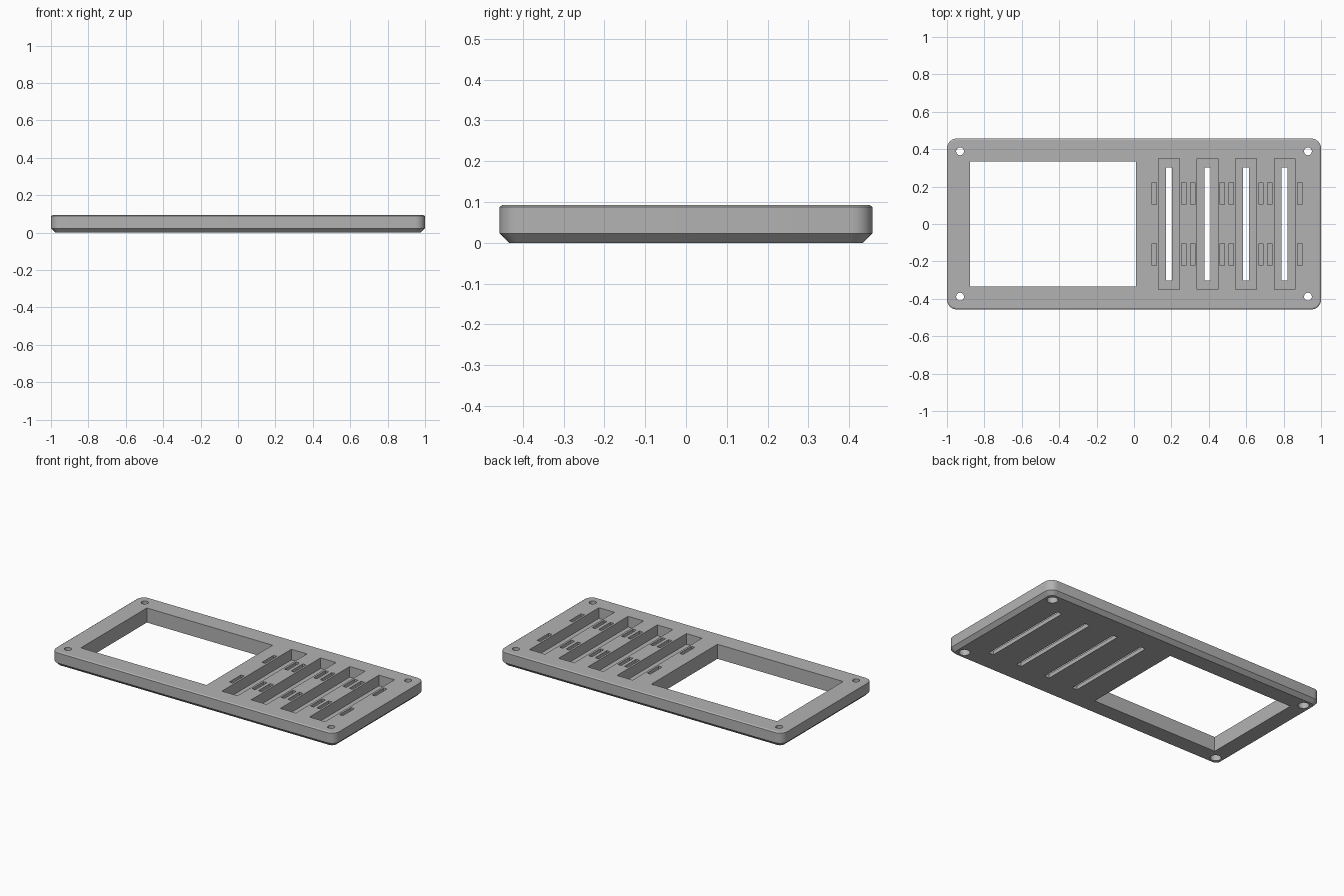
import bpy, bmesh, math
from mathutils import Matrix

if "Cube" in bpy.data.objects:
    bpy.data.objects.remove(bpy.data.objects["Cube"])

HX, HY, TOP, R = 1.0, 0.457, 0.093, 0.052


def ring(bm, inset, z, steps=6):
    """Rounded rectangle outline at height z."""
    verts = []
    r = R - inset
    for k, (sx, sy) in enumerate([(1, 1), (-1, 1), (-1, -1), (1, -1)]):
        for i in range(steps + 1):
            a = math.radians(90 * k + 90 * i / steps)
            verts.append(bm.verts.new((sx * (HX - R) + r * math.cos(a),
                                       sy * (HY - R) + r * math.sin(a), z)))
    return verts


def finish(name, bm):
    bmesh.ops.recalc_face_normals(bm, faces=bm.faces)
    mesh = bpy.data.meshes.new(name)
    bm.to_mesh(mesh)
    bm.free()
    ob = bpy.data.objects.new(name, mesh)
    bpy.context.collection.objects.link(ob)
    return ob


def box(bm, cx, cy, w, d, z0, z1):
    m = Matrix.Translation((cx, cy, (z0 + z1) / 2)) @ Matrix.Diagonal((w, d, z1 - z0, 1))
    bmesh.ops.create_cube(bm, size=1, matrix=m)


def cylinder(bm, cx, cy, r, z0, z1):
    bmesh.ops.create_cone(bm, cap_ends=True, segments=20, radius1=r, radius2=r, depth=z1 - z0,
                          matrix=Matrix.Translation((cx, cy, (z0 + z1) / 2)))


# Face plate with a chamfered underside and a fine top edge
bm = bmesh.new()
rings = [ring(bm, i, z) for i, z in [(0.023, 0), (0, 0.023), (0, 0.088), (0.008, TOP)]]
for a, b in zip(rings, rings[1:]):
    n = len(a)
    for i in range(n):
        bm.faces.new((a[i], a[(i + 1) % n], b[(i + 1) % n], b[i]))
bm.faces.new(rings[0])
bm.faces.new(rings[-1])
plate = finish("face_plate", bm)

slots = [0.187, 0.393, 0.599, 0.805]

# Large window, narrow through slots and screw holes
through = bmesh.new()
box(through, -0.433, 0, 0.888, 0.666, -0.1, 0.2)
for x in slots:
    box(through, x, 0, 0.034, 0.604, -0.1, 0.2)
for x in (-0.93, 0.93):
    for y in (-0.388, 0.388):
        cylinder(through, x, y, 0.021, -0.1, 0.2)

# Blind pockets, small clip recesses and screw head recesses underneath
blind = bmesh.new()
for x in slots:
    box(blind, x, 0, 0.11, 0.70, 0.025, 0.2)
    for dx in (-0.08, 0.08):
        for y in (-0.164, 0.164):
            box(blind, x + dx, y, 0.024, 0.118, 0.045, 0.2)
for x in (-0.93, 0.93):
    for y in (-0.388, 0.388):
        cylinder(blind, x, y, 0.032, -0.1, 0.045)

bpy.context.view_layer.objects.active = plate
plate.select_set(True)
for name, cut in (("through_cutter", through), ("recess_cutter", blind)):
    cutter = finish(name, cut)
    cutter.hide_render = True
    mod = plate.modifiers.new(name, 'BOOLEAN')
    mod.operation, mod.solver, mod.object = 'DIFFERENCE', 'EXACT', cutter
    bpy.ops.object.modifier_apply(modifier=name)
    bpy.data.objects.remove(cutter)

# Plain grey finish
grey = bpy.data.materials.new("grey")
grey.diffuse_color = (0.45, 0.45, 0.45, 1)
grey.use_nodes = True
grey.node_tree.nodes["Principled BSDF"].inputs["Base Color"].default_value = grey.diffuse_color
plate.data.materials.clear()
plate.data.materials.append(grey)
for p in plate.data.polygons:
    p.material_index = 0
bpy.ops.object.shade_smooth_by_angle(angle=math.radians(25))
